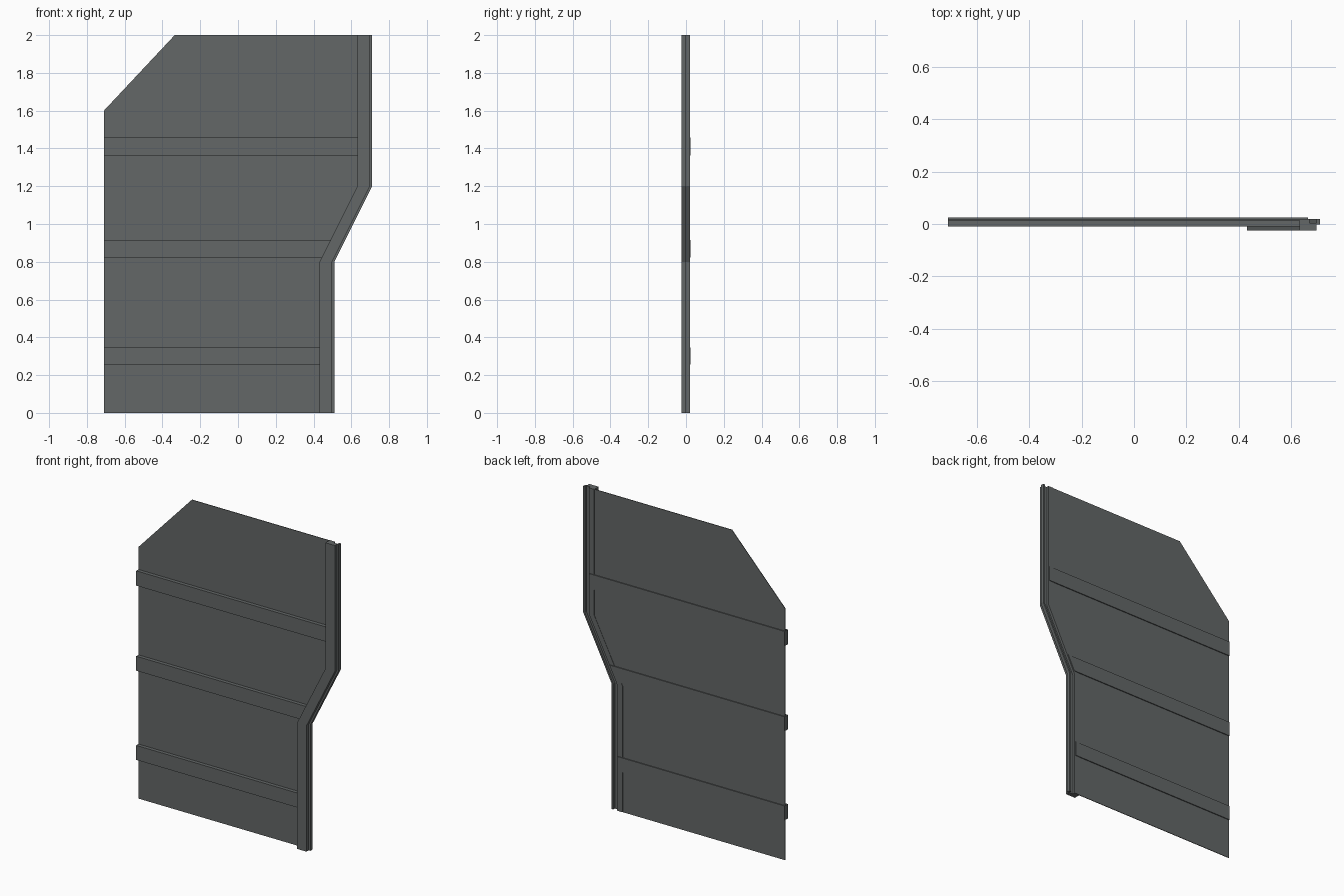
import bpy, bmesh

if "Cube" in bpy.data.objects:
    bpy.data.objects.remove(bpy.data.objects["Cube"])

# One dark grey metal for everything
steel = bpy.data.materials.new("dark_grey_steel")
steel.diffuse_color = (0.125, 0.135, 0.135, 1)
steel.use_nodes = True
steel.node_tree.nodes["Principled BSDF"].inputs["Base Color"].default_value = steel.diffuse_color

# Outer right edge of the door: (height, x)
EDGE = [(0.0, 0.51), (0.8, 0.51), (1.2, 0.71), (2.0, 0.71)]


def loft(name, rings):
    """Join equal-length rings of points into a closed solid."""
    bm = bmesh.new()
    vs = [[bm.verts.new(p) for p in ring] for ring in rings]
    n = len(rings[0])
    for a, b in zip(vs, vs[1:]):
        for i in range(n):
            j = (i + 1) % n
            bm.faces.new((a[i], a[j], b[j], b[i]))
    bm.faces.new(vs[0])
    bm.faces.new(vs[-1])
    bmesh.ops.recalc_face_normals(bm, faces=bm.faces)
    me = bpy.data.meshes.new(name)
    bm.to_mesh(me)
    bm.free()
    me.materials.append(steel)
    ob = bpy.data.objects.new(name, me)
    bpy.context.collection.objects.link(ob)
    return ob


def edge_x(z):
    for (z0, x0), (z1, x1) in zip(EDGE, EDGE[1:]):
        if z <= z1:
            return x0 + (x1 - x0) * (z - z0) / (z1 - z0)


# Sheet with the clipped top left corner, tucked into the edge trim
outline = [(-0.71, 0), (-0.71, 1.6), (-0.335, 2.0)]
outline += [(x - 0.045, z) for z, x in reversed(EDGE)]
loft("door_sheet", [[(x, y, z) for x, z in outline] for y in (0.014, 0.018)])

# Cranked edge trim: stepped front, grooved back, profile as (offset from edge, y)
profile = [(-0.078, -0.024), (-0.012, -0.024), (-0.012, -0.002), (0, -0.002),
           (0, 0.020), (-0.012, 0.020), (-0.012, 0.004), (-0.040, 0.004),
           (-0.040, 0.020), (-0.078, 0.020)]
loft("edge_trim", [[(x + u, y, z) for u, y in profile] for z, x in EDGE])

# Horizontal ribs that pass just through the back of the sheet
for i, (z0, z1) in enumerate([(0.255, 0.347), (0.822, 0.914), (1.363, 1.457)]):
    section = [(-0.009, z0), (0.024, z0), (0.024, z1), (-0.009, z1)]
    left = [(-0.71, y, z) for y, z in section]
    right = [(edge_x(z) - 0.045, y, z) for y, z in section]
    loft(f"rib_{i + 1}", [left, right])
